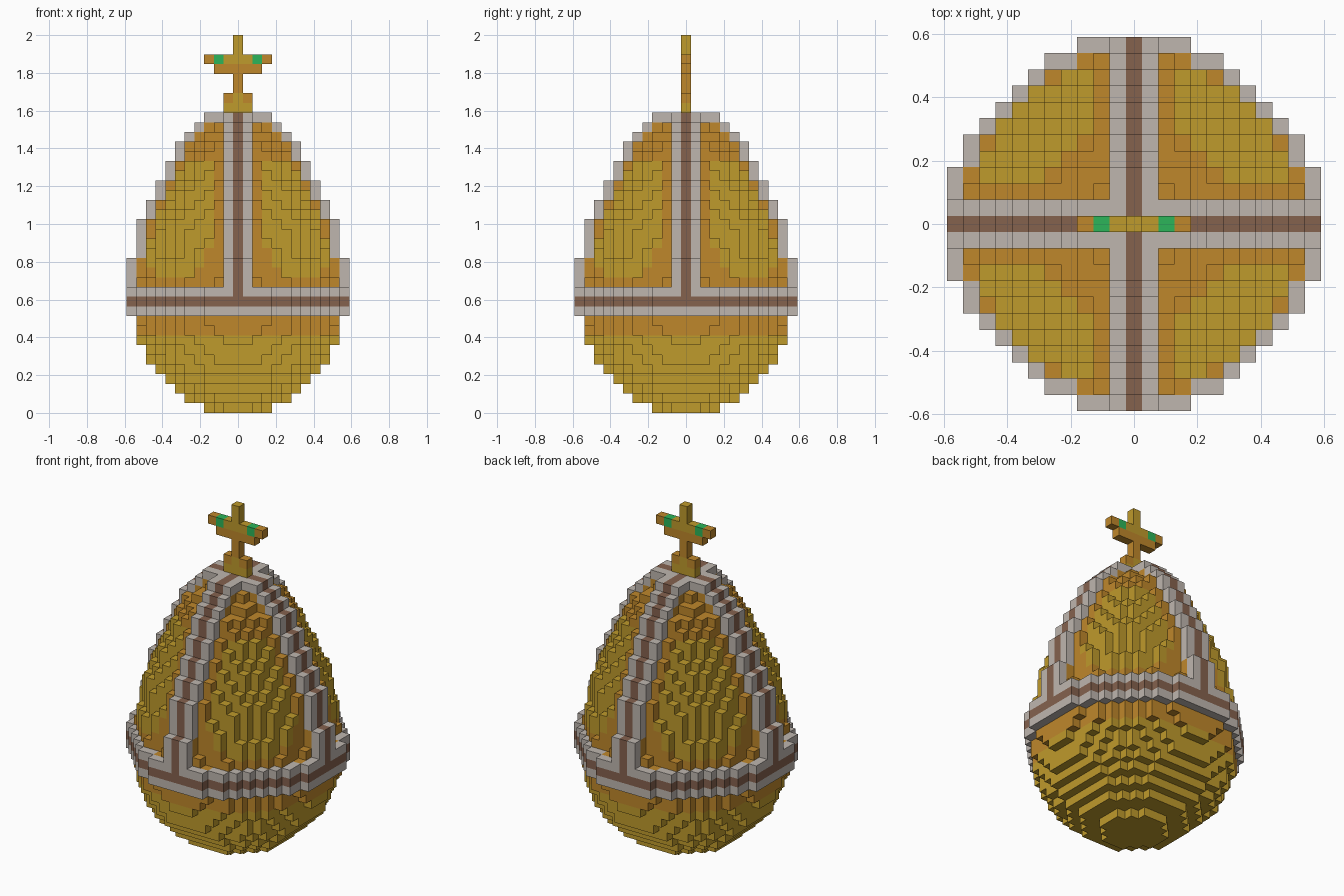
import bpy
import bmesh
from mathutils import Vector

old = bpy.data.objects.get("Cube")
if old:
    bpy.data.objects.remove(old, do_unlink=True)

V = 2 / 39          # edge of one block
BAND = 11           # middle layer of the belt
NEIGHBOURS = [(1, 0, 0), (-1, 0, 0), (0, 1, 0), (0, -1, 0), (0, 0, 1), (0, 0, -1)]


def make_material(name, rgb):
    mat = bpy.data.materials.new(name)
    mat.use_nodes = True
    mat.diffuse_color = (*rgb, 1)
    bsdf = next(n for n in mat.node_tree.nodes if n.type == 'BSDF_PRINCIPLED')
    bsdf.inputs["Base Color"].default_value = (*rgb, 1)
    return mat


MATERIALS = {
    "gold": make_material("gold", (0.52, 0.325, 0.025)),
    "amber": make_material("amber gold", (0.52, 0.245, 0.024)),
    "silver": make_material("silver", (0.52, 0.47, 0.43)),
    "brown": make_material("brown", (0.235, 0.122, 0.076)),
    "green": make_material("green gem", (0.025, 0.46, 0.10)),
}


def add(a, b):
    return tuple(p + q for p, q in zip(a, b))


def build_blocks(name, cells, solid):
    """Skin a set of coloured blocks, leaving out faces hidden by other blocks."""
    mesh = bpy.data.meshes.new(name)
    used = sorted(set(cells.values()))
    for colour in used:
        mesh.materials.append(MATERIALS[colour])
    bm = bmesh.new()
    corners = {}

    def corner(p):
        key = tuple(round(c * 2) for c in p)
        if key not in corners:
            corners[key] = bm.verts.new(p * V)
        return corners[key]

    for cell, colour in cells.items():
        centre = Vector(cell) + Vector((0, 0, 0.5))
        for d in NEIGHBOURS:
            if add(cell, d) in solid:
                continue
            n = Vector(d)
            u = Vector((d[1], d[2], d[0]))
            w = n.cross(u)
            quad = [centre + (n + u * s + w * t) / 2
                    for s, t in ((-1, -1), (1, -1), (1, 1), (-1, 1))]
            face = bm.faces.new([corner(p) for p in quad])
            face.material_index = used.index(colour)
    bm.to_mesh(mesh)
    bm.free()
    obj = bpy.data.objects.new(name, mesh)
    bpy.context.collection.objects.link(obj)


# Egg: round lower half, pointed upper half, as squared radius per layer
radius_sq = [110.25 - (k - 10) ** 2 for k in range(11)]
radius_sq += [110, 109, 107, 103, 101, 97, 93, 89, 85, 77,
              70, 63, 56, 48, 41, 35, 29, 19, 11]


def shell_colour(i, j, k):
    """Amber next to the trim, with rounded corners, gold elsewhere."""
    if k <= BAND:
        return "amber" if k >= 8 else "gold"
    if k >= 26:
        return "amber"
    a, b, c = max(abs(i) - 1, 0.5), max(abs(j) - 1, 0.5), max(k - BAND - 1, 0.5)
    return "amber" if 1 / a + 1 / b + 0.8 / c > 0.82 else "gold"


shell = {(i, j, k): shell_colour(i, j, k)
         for k, r in enumerate(radius_sq)
         for i in range(-10, 11) for j in range(-10, 11)
         if i * i + j * j <= r}

# Trim: one block thick over the egg, a belt and two crossing arches
trim = {}
for cell in shell:
    for d in NEIGHBOURS:
        i, j, k = p = add(cell, d)
        if p in shell:
            continue
        on_belt = abs(k - BAND) <= 1
        on_arch = k > BAND and min(abs(i), abs(j)) <= 1
        if on_belt or on_arch:
            stripe = k == BAND or (k > BAND and i * j == 0)
            trim[p] = "brown" if stripe else "silver"

# Finial: flat cross, one block deep, given by half width of each layer
finial = {}
for step, half in enumerate([1, 1, 0, 0, 2, 3, 0, 0]):
    for i in range(-half, half + 1):
        colour = "gold"
        if step in (2, 3, 4) or abs(i) == 3 or (step == 1 and i):
            colour = "amber"
        if step == 5 and abs(i) == 2:
            colour = "green"
        finial[(i, 0, 31 + step)] = colour

solid = set(shell) | set(trim) | set(finial)
build_blocks("egg_shell", shell, solid)
build_blocks("belt_and_arches", trim, solid)
build_blocks("cross_finial", finial, solid)
